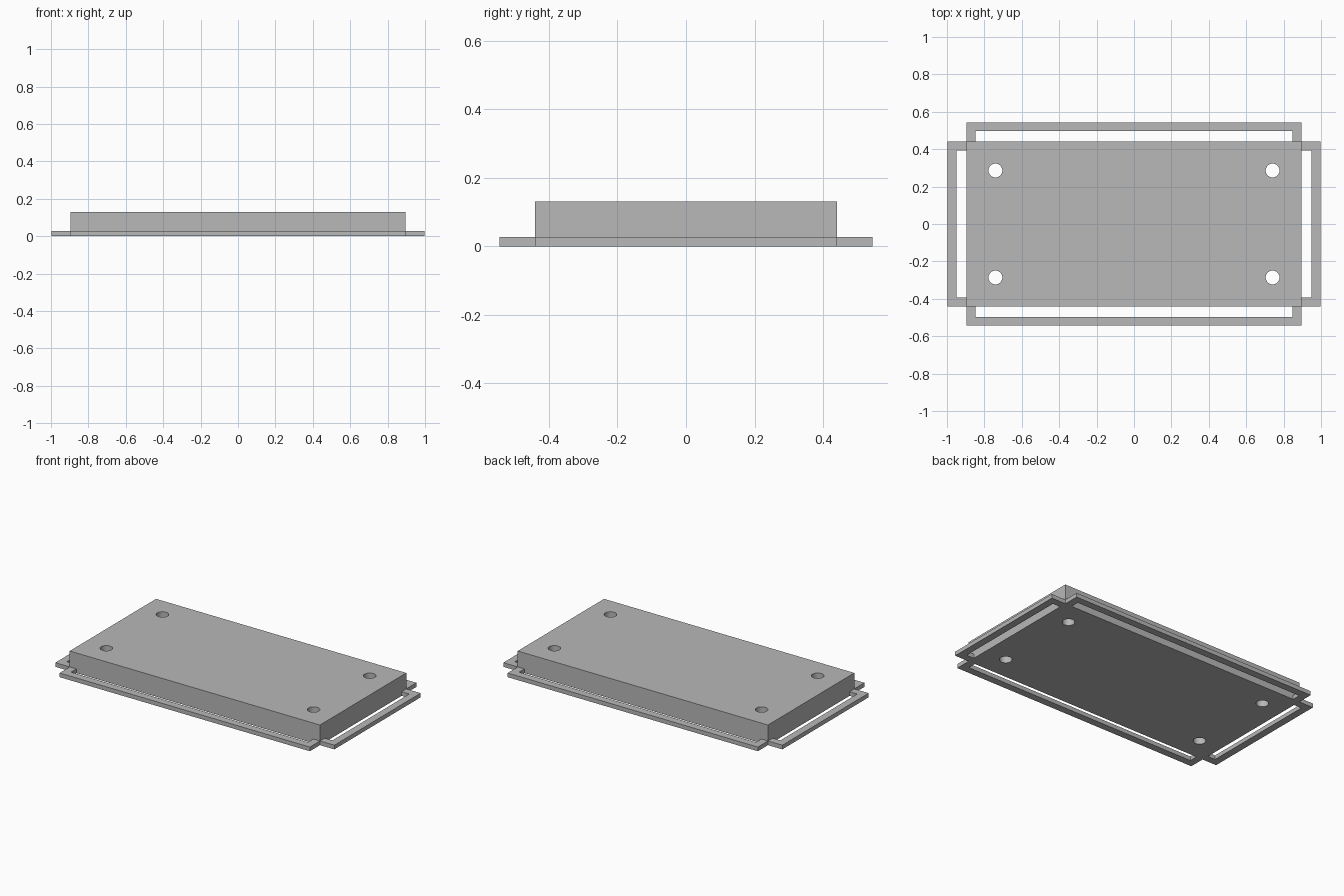
import bpy
import bmesh

if "Cube" in bpy.data.objects:
    bpy.data.objects.remove(bpy.data.objects["Cube"])

BODY_X, BODY_Y, BODY_H = 0.895, 0.441, 0.13   # half sizes and height of the block
LIP_H = 0.027                                 # thickness of the edge brackets
REACH, BAR = 0.103, 0.048                     # bracket overhang and bar width
HOLE_X, HOLE_Y, HOLE_R = 0.741, 0.286, 0.037

grey = bpy.data.materials.new("plain grey")
grey.diffuse_color = (0.48, 0.48, 0.48, 1)
grey.use_nodes = True
grey.node_tree.nodes["Principled BSDF"].inputs["Base Color"].default_value = grey.diffuse_color


def extrude(name, outline, height):
    """Extrude a flat xy outline upwards from z = 0."""
    bm = bmesh.new()
    face = bm.faces.new([bm.verts.new((x, y, 0)) for x, y in outline])
    top = bmesh.ops.extrude_face_region(bm, geom=[face])["geom"]
    bmesh.ops.translate(bm, vec=(0, 0, height),
                        verts=[v for v in top if isinstance(v, bmesh.types.BMVert)])
    bmesh.ops.recalc_face_normals(bm, faces=bm.faces)
    mesh = bpy.data.meshes.new(name)
    bm.to_mesh(mesh)
    bm.free()
    mesh.materials.append(grey)
    obj = bpy.data.objects.new(name, mesh)
    bpy.context.collection.objects.link(obj)
    return obj


def bracket(name, half, inner, along_x, side):
    """U-shaped bar whose two legs meet the block, leaving a slot."""
    outer = inner + REACH
    u = [(-half, inner), (-half, outer), (half, outer), (half, inner),
         (half - BAR, inner), (half - BAR, outer - BAR),
         (BAR - half, outer - BAR), (BAR - half, inner)]
    pts = [(a, side * b) if along_x else (side * b, a) for a, b in u]
    return extrude(name, pts, LIP_H)


# Main block
body = extrude("main_block", [(-BODY_X, -BODY_Y), (BODY_X, -BODY_Y),
                              (BODY_X, BODY_Y), (-BODY_X, BODY_Y)], BODY_H)

# Four through holes
for sx in (-1, 1):
    for sy in (-1, 1):
        bpy.ops.mesh.primitive_cylinder_add(
            vertices=48, radius=HOLE_R, depth=0.5,
            location=(sx * HOLE_X, sy * HOLE_Y, BODY_H / 2))
        cutter = bpy.context.object
        cutter.name = "hole_cutter"
        cutter.hide_render = True
        cutter.data.materials.append(grey)
        bpy.context.view_layer.objects.active = body
        mod = body.modifiers.new("hole", "BOOLEAN")
        mod.operation = "DIFFERENCE"
        mod.solver = "EXACT"
        mod.object = cutter
        bpy.ops.object.modifier_apply(modifier=mod.name)
        bpy.data.objects.remove(cutter, do_unlink=True)

bpy.ops.object.select_all(action="DESELECT")
body.select_set(True)
bpy.context.view_layer.objects.active = body
bpy.ops.object.shade_smooth_by_angle()

# Slotted brackets on all four sides
bracket("front_bracket", BODY_X, BODY_Y, True, -1)
bracket("back_bracket", BODY_X, BODY_Y, True, 1)
bracket("left_bracket", BODY_Y, BODY_X, False, -1)
bracket("right_bracket", BODY_Y, BODY_X, False, 1)
